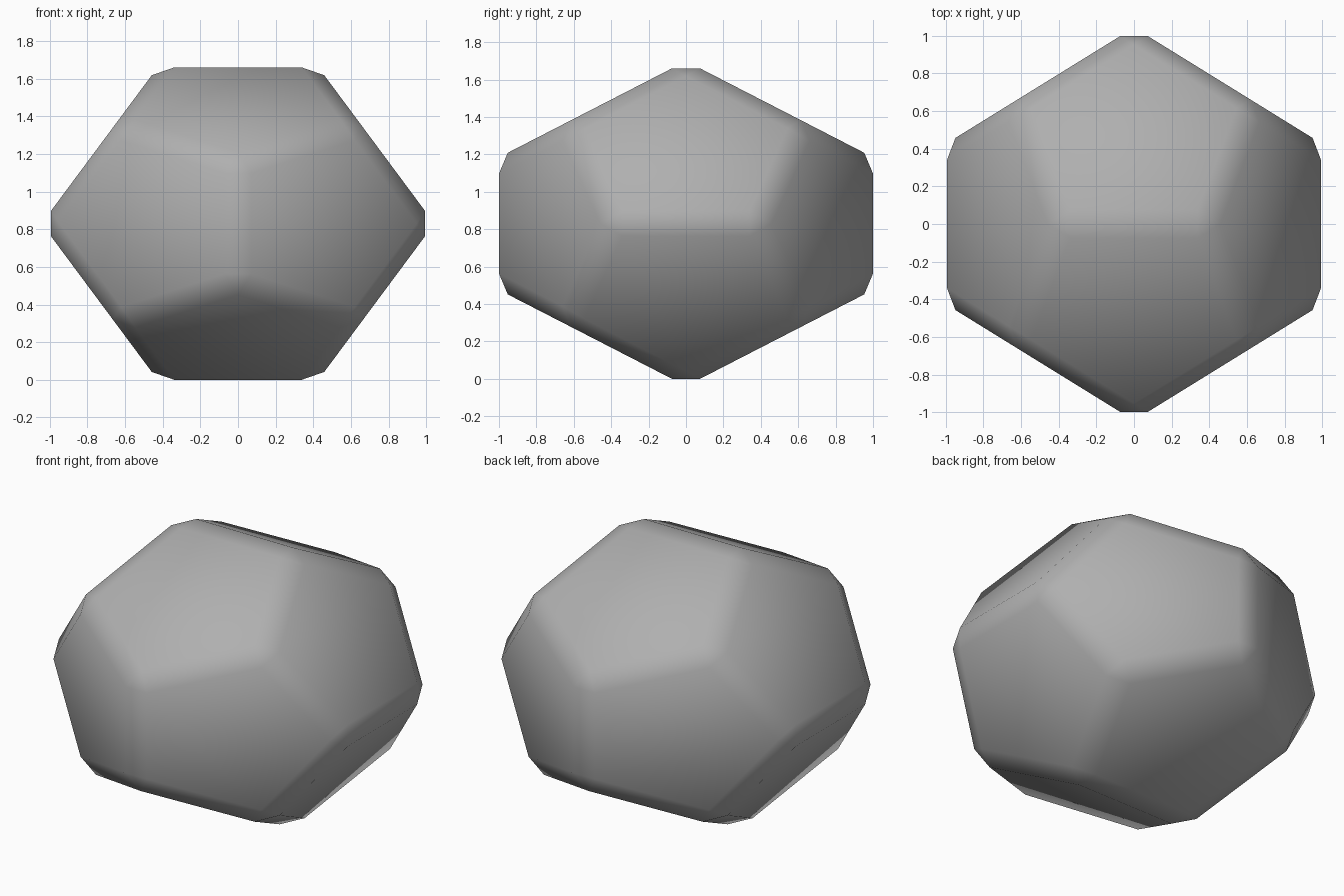
import bpy
import bmesh
import math

if "Cube" in bpy.data.objects:
    bpy.data.objects.remove(bpy.data.objects["Cube"])

PHI = (1 + math.sqrt(5)) / 2
RADIUS = 1.044      # distance of the unbevelled edges from the centre
SQUASH = 0.832      # vertical flattening
BEVEL = 0.084

# Twelve-sided body: corners by rule, pentagons from the convex hull
k = RADIUS / PHI
signs = (-1, 1)
corners = [(a, b, c) for a in signs for b in signs for c in signs]
for a in signs:
    for b in signs:
        corners += [(a / PHI, 0, b * PHI), (0, a * PHI, b / PHI), (a * PHI, b / PHI, 0)]

bm = bmesh.new()
for x, y, z in corners:
    bm.verts.new((x * k, y * k, z * k * SQUASH))
bmesh.ops.convex_hull(bm, input=bm.verts[:])
bmesh.ops.dissolve_limit(bm, angle_limit=math.radians(2),
                         verts=bm.verts[:], edges=bm.edges[:])

# Chamfer every edge
bmesh.ops.bevel(bm, geom=bm.edges[:], offset=BEVEL, offset_type='OFFSET',
                segments=1, profile=0.5, affect='EDGES')
bmesh.ops.recalc_face_normals(bm, faces=bm.faces[:])

# Stand on the ground, smooth all over
low = min(v.co.z for v in bm.verts)
bmesh.ops.translate(bm, verts=bm.verts[:], vec=(0, 0, -low))
for f in bm.faces:
    f.smooth = True

mesh = bpy.data.meshes.new("stone")
bm.to_mesh(mesh)
bm.free()
stone = bpy.data.objects.new("stone", mesh)
bpy.context.collection.objects.link(stone)

grey = bpy.data.materials.new("stone grey")
grey.diffuse_color = (0.43, 0.43, 0.43, 1)
grey.use_nodes = True
grey.node_tree.nodes["Principled BSDF"].inputs["Base Color"].default_value = grey.diffuse_color
mesh.materials.append(grey)
